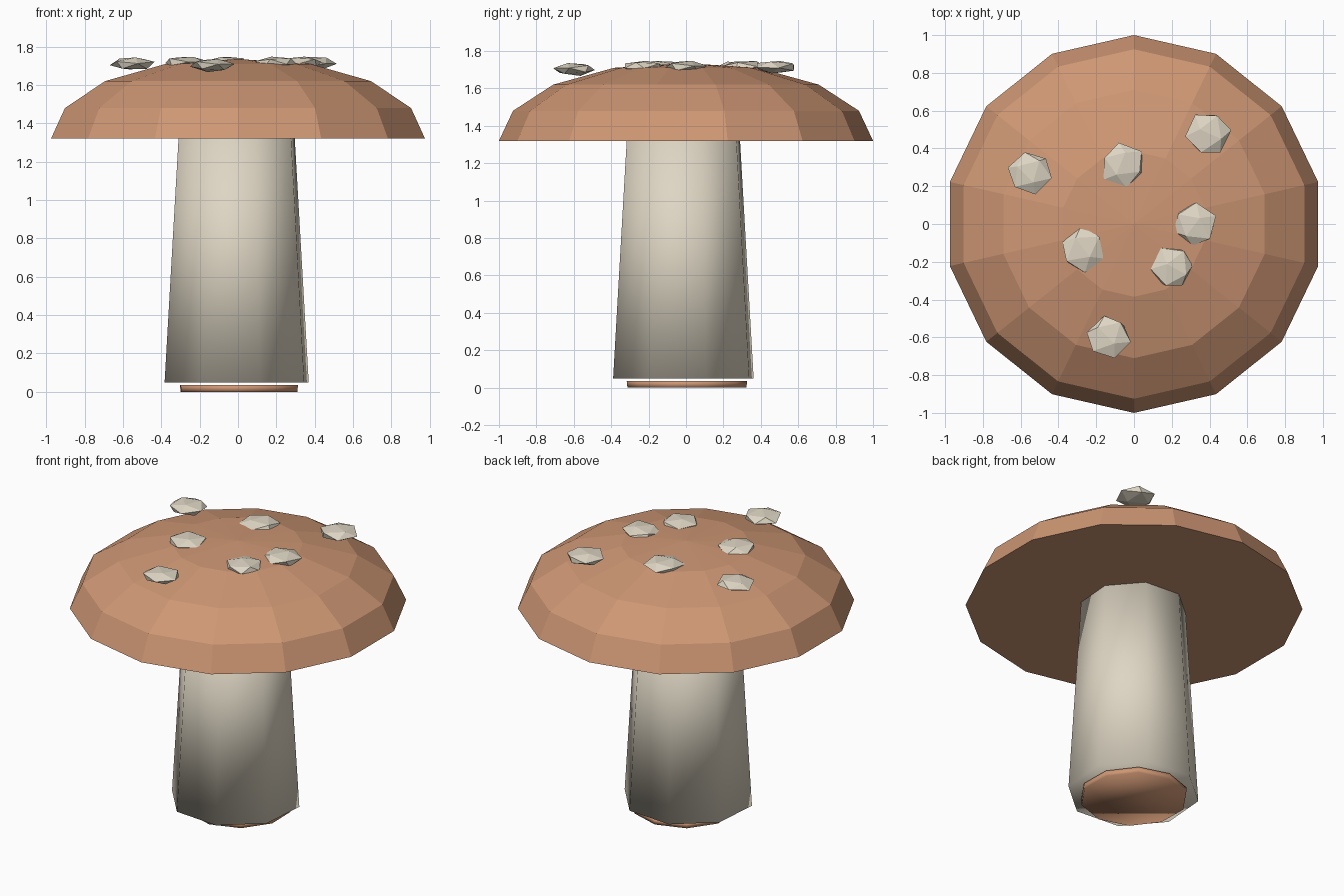
import bpy, bmesh, math, random
from mathutils import Euler, Vector

random.seed(4)
if "Cube" in bpy.data.objects:
    bpy.data.objects.remove(bpy.data.objects["Cube"], do_unlink=True)


def material(name, colour):
    m = bpy.data.materials.new(name)
    m.use_nodes = True
    m.diffuse_color = (*colour, 1)
    m.node_tree.nodes["Principled BSDF"].inputs["Base Color"].default_value = (*colour, 1)
    return m


brown = material("warm brown", (0.62, 0.31, 0.175))
cream = material("cream", (0.73, 0.67, 0.55))


def finish(bm, name, mat, smooth=False):
    bmesh.ops.recalc_face_normals(bm, faces=bm.faces)
    for f in bm.faces:
        f.smooth = smooth
    mesh = bpy.data.meshes.new(name)
    bm.to_mesh(mesh)
    bm.free()
    mesh.materials.append(mat)
    obj = bpy.data.objects.new(name, mesh)
    bpy.context.collection.objects.link(obj)
    return obj


def lathe(name, mat, sides, turn, profile, apex=None, smooth=False, centre=(0, 0)):
    """Stack polygon rings of (radius, height); close with a flat face or an apex."""
    bm = bmesh.new()
    rings = []
    for r, z in profile:
        angles = [math.radians(turn) + math.tau * i / sides for i in range(sides)]
        rings.append([bm.verts.new((centre[0] + r * math.cos(a),
                                    centre[1] + r * math.sin(a), z)) for a in angles])
    for low, high in zip(rings, rings[1:]):
        for i in range(sides):
            j = (i + 1) % sides
            bm.faces.new((low[i], low[j], high[j], high[i]))
    bm.faces.new(rings[0][::-1])
    if apex is None:
        bm.faces.new(rings[-1])
    else:
        tip = bm.verts.new((0, 0, apex))
        for i in range(sides):
            bm.faces.new((rings[-1][i], rings[-1][(i + 1) % sides], tip))
    return finish(bm, name, mat, smooth)


# Faceted domed cap with a flat underside
lathe("cap", brown, 14, 90,
      [(1.0, 1.32), (0.925, 1.48), (0.71, 1.62), (0.385, 1.71)], apex=1.735)

# Tapered stem and the thin foot below it, softly shaded all round
lathe("stem", cream, 8, 18, [(0.395, 0.05), (0.318, 1.33)],
      smooth=True, centre=(-0.007, -0.014))
lathe("foot", brown, 10, 55, [(0.318, 0), (0.322, 0.035)],
      smooth=True, centre=(0.005, 0.005))

# Flattened, irregular stones scattered over the cap
spots = [(-0.55, 0.27, 1.712), (-0.06, 0.31, 1.715), (0.39, 0.48, 1.715),
         (0.32, 0.0, 1.715), (0.2, -0.23, 1.715), (-0.27, -0.14, 1.715),
         (-0.13, -0.6, 1.703)]
for n, place in enumerate(spots, 1):
    bm = bmesh.new()
    bmesh.ops.create_icosphere(bm, subdivisions=1, radius=0.122)
    spin = Euler([random.uniform(-0.5, 0.5), random.uniform(-0.5, 0.5),
                  random.uniform(0, math.tau)]).to_matrix()
    for v in bm.verts:
        p = spin @ v.co * random.uniform(0.92, 1.06)
        v.co = Vector((p.x, p.y, p.z * 0.3)) + Vector(place)
    finish(bm, f"spot_{n}", cream)
